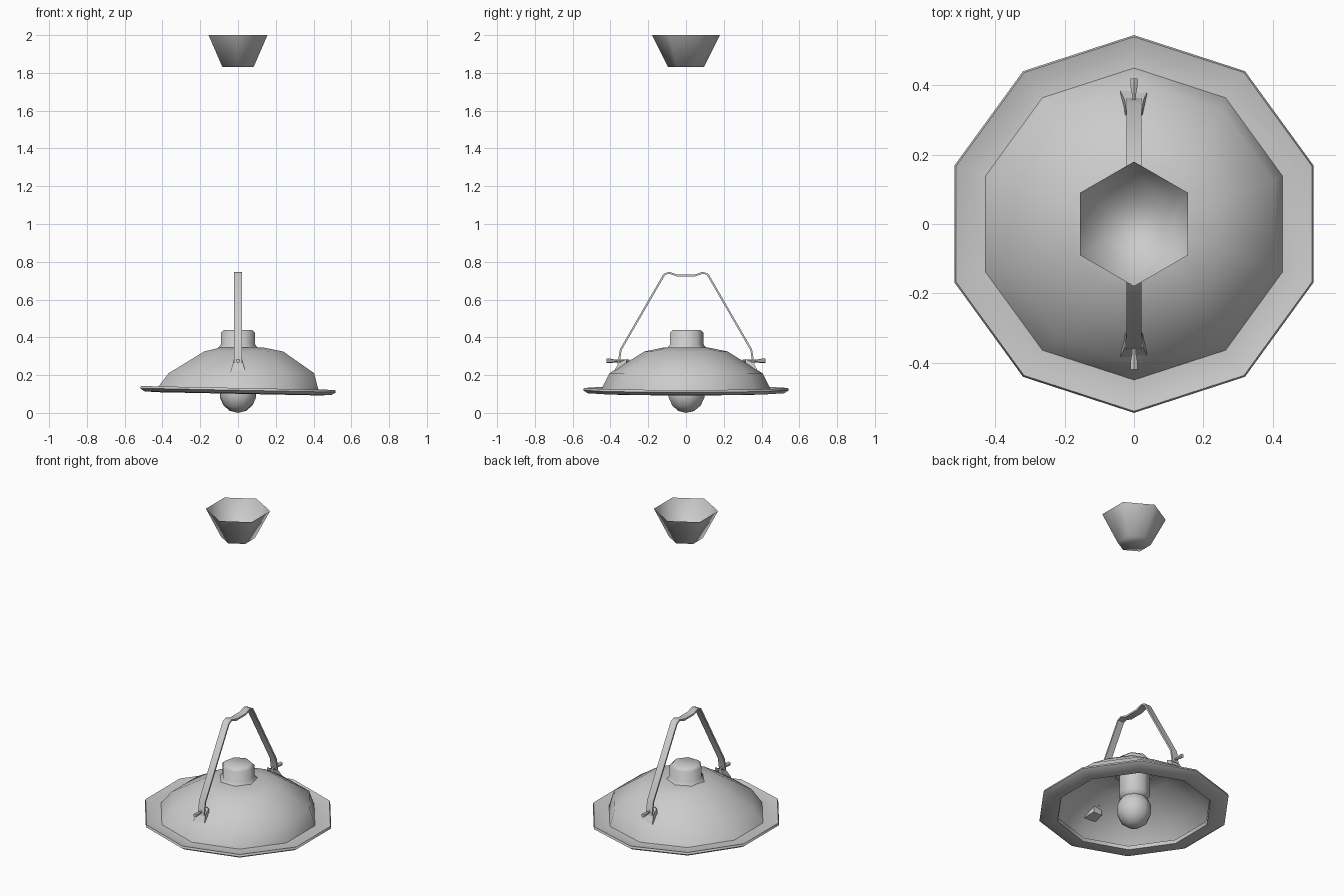
import bpy, bmesh
from math import cos, sin, pi, radians

if "Cube" in bpy.data.objects:
    bpy.data.objects.remove(bpy.data.objects["Cube"])


def finish(name, bm, angle):
    bmesh.ops.recalc_face_normals(bm, faces=bm.faces)
    me = bpy.data.meshes.new(name)
    bm.to_mesh(me)
    bm.free()
    ob = bpy.data.objects.new(name, me)
    bpy.context.collection.objects.link(ob)
    bpy.ops.object.select_all(action='DESELECT')
    ob.select_set(True)
    bpy.context.view_layer.objects.active = ob
    bpy.ops.object.shade_smooth_by_angle(angle=radians(angle))
    return ob


def lathe(name, rings, n, angle, start=pi / 2, cap_first=False, cap_last=False):
    """Loft n-sided rings given as (radius, z, x offset, tilt)."""
    bm = bmesh.new()
    loops = []
    for r, z, dx, tilt in rings:
        loop = []
        for i in range(n):
            a = start + 2 * pi * i / n
            x = r * cos(a) + dx
            loop.append(bm.verts.new((x, r * sin(a), z + tilt * x)))
        loops.append(loop)
    for lo, hi in zip(loops, loops[1:]):
        for i in range(n):
            j = (i + 1) % n
            bm.faces.new((lo[i], lo[j], hi[j], hi[i]))
    if cap_first:
        bm.faces.new(loops[0])
    if cap_last:
        bm.faces.new(loops[-1])
    return finish(name, bm, angle)


# Ceiling canopy: open hexagonal cup
lathe("ceiling_canopy", [(.095, 1.83, 0, 0), (.18, 2.0, 0, 0)], 6, 80, cap_first=True)

# Shade: underside of the lip, rolled lip, then the dome
T = -.02
lathe("shade", [(.435, .122, 0, T), (.44, .101, 0, T), (.52, .104, 0, T),
                (.545, .12, 0, T), (.54, .132, 0, T), (.50, .121, 0, T),
                (.45, .122, 0, T), (.405, .21, .018, 0), (.22, .325, .03, 0),
                (.125, .345, .022, 0)], 10, 42, cap_last=True)

# Socket cap above the shade and socket below it
lathe("socket_cap", [(.115, .338, 0, 0), (.093, .362, 0, 0),
                     (.093, .425, 0, 0), (.075, .44, 0, 0)], 7, 60, cap_last=True)
lathe("socket", [(.065, .165, 0, 0), (.09, .20, 0, 0), (.09, .34, 0, 0)], 7, 60, cap_first=True)

# Bulb
bm = bmesh.new()
bmesh.ops.create_uvsphere(bm, u_segments=9, v_segments=7, radius=.1)
for v in bm.verts:
    v.co.z = v.co.z * 1.05 + .105
finish("bulb", bm, 80)

# Bent strap handle
path = [(-.358, .255), (-.345, .335), (-.115, .733), (-.09, .742), (-.045, .727)]
path += [(-y, z) for y, z in reversed(path)]
bm = bmesh.new()
sections = []
for k, (y, z) in enumerate(path):
    a, b = path[max(k - 1, 0)], path[min(k + 1, len(path) - 1)]
    dy, dz = b[0] - a[0], b[1] - a[1]
    d = (dy * dy + dz * dz) ** .5
    ny, nz = -dz / d * .005, dy / d * .005
    sections.append([bm.verts.new((x, y + s * ny, z + s * nz))
                     for x, s in ((-.021, -1), (.021, -1), (.021, 1), (-.021, 1))])
for p, q in zip(sections, sections[1:]):
    for i in range(4):
        j = (i + 1) % 4
        bm.faces.new((p[i], p[j], q[j], q[i]))
bm.faces.new(sections[0])
bm.faces.new(sections[-1])
finish("handle", bm, 40)

# Brackets and bolts on both ends of the handle
for side, label in ((-1, "front"), (1, "back")):
    bm = bmesh.new()
    bmesh.ops.create_cube(bm, size=2)
    for v in bm.verts:
        top, outer = v.co.z > 0, v.co.y > 0
        hw = (.026 if outer else .022) if top else (.04 if outer else .03)
        z = (.265 if outer else .285) if top else (.215 if outer else .225)
        y = (.355 if top else .385) if outer else .315
        v.co = ((hw if v.co.x > 0 else -hw), side * y, z)
    finish(label + "_bracket", bm, 30)

    bolt = lathe(label + "_bolt", [(.007, .30, 0, 0), (.007, .375, 0, 0),
                                   (.012, .40, 0, 0), (.012, .42, 0, 0)], 6, 40,
                 cap_first=True, cap_last=True)
    bolt.rotation_euler.x = -side * pi / 2
    bolt.location.z = .275
